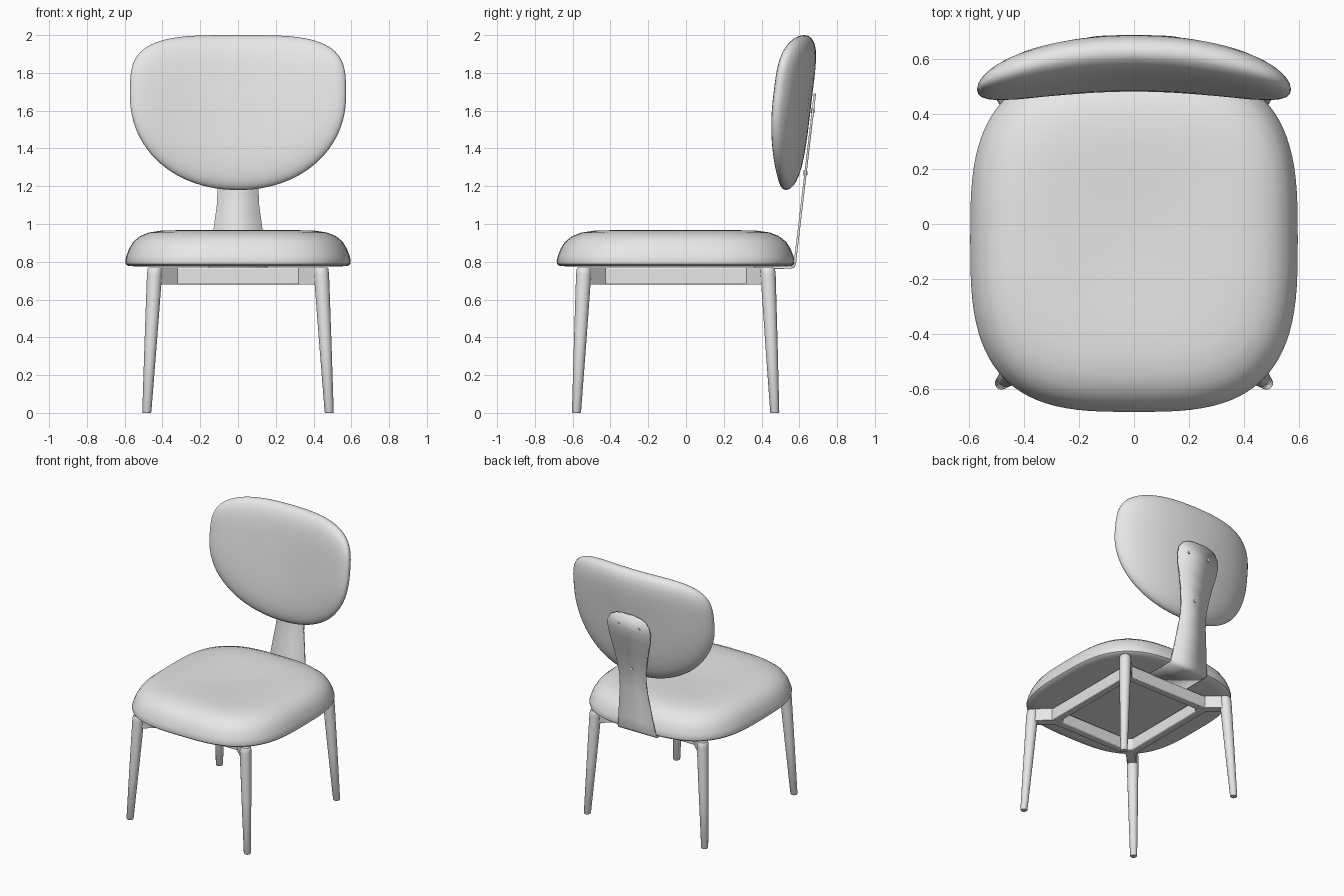
import bpy, bmesh, math
from mathutils import Vector

if "Cube" in bpy.data.objects:
    bpy.data.objects.remove(bpy.data.objects["Cube"])

grey = bpy.data.materials.new("light_grey")
grey.use_nodes = True
grey.diffuse_color = (0.8, 0.8, 0.8, 1)
grey.node_tree.nodes["Principled BSDF"].inputs["Base Color"].default_value = (0.8, 0.8, 0.8, 1)


def finish(name, bm, angle=40):
    """Turn a bmesh into a smooth shaded object."""
    bmesh.ops.recalc_face_normals(bm, faces=bm.faces)
    mesh = bpy.data.meshes.new(name)
    bm.to_mesh(mesh)
    bm.free()
    mesh.materials.append(grey)
    obj = bpy.data.objects.new(name, mesh)
    bpy.context.collection.objects.link(obj)
    bpy.ops.object.select_all(action="DESELECT")
    obj.select_set(True)
    bpy.context.view_layer.objects.active = obj
    bpy.ops.object.shade_smooth_by_angle(angle=math.radians(angle))
    return obj


def loft(bm, rings, cap=True, loop=False):
    """Bridge rings of points with quads."""
    rows = [[bm.verts.new(p) for p in ring] for ring in rings]
    n = len(rows[0])
    pairs = list(zip(rows, rows[1:])) + ([(rows[-1], rows[0])] if loop else [])
    for a, b in pairs:
        for i in range(n):
            j = (i + 1) % n
            bm.faces.new((a[i], a[j], b[j], b[i]))
    if cap and not loop:
        bm.faces.new(rows[0])
        bm.faces.new(rows[-1])


def superellipse(a, b, n, steps=96):
    pts = []
    for i in range(steps):
        t = math.tau * i / steps
        c, s = math.cos(t), math.sin(t)
        pts.append((a * math.copysign(abs(c) ** (2 / n), c),
                    b * math.copysign(abs(s) ** (2 / n), s)))
    return pts


# Seat cushion: rounded square with a soft domed top and flat underside
outline = superellipse(0.597, 0.63, 3.1)
seat_profile = [(0.9, 0.775), (0.975, 0.778), (0.995, 0.788), (1, 0.805), (0.99, 0.83),
                (0.965, 0.87), (0.93, 0.905), (0.87, 0.935), (0.79, 0.955), (0.68, 0.965),
                (0.55, 0.967), (0.35, 0.962), (0.15, 0.957), (0.02, 0.956)]
bm = bmesh.new()
loft(bm, [[(x * s, y * s - 0.055, z) for x, y in outline] for s, z in seat_profile])
finish("seat_cushion", bm)

# Backrest cushion: wide top, round bottom, bent around the sitter
MID = 1.68
shape = [(x, z) for x, z in superellipse(0.572, 0.32, 3.6) if z >= 0]
shape += [(x, z) for x, z in superellipse(0.572, 0.5, 2.1) if z < 0]


def back_ring(scale, depth):
    ring = []
    for x, z in shape:
        x, z = x * scale, z * scale + MID
        ring.append((x, 0.59 + 0.12 * (z - 1.69) - 0.31 * x * x + depth, z))
    return ring


steps = [0.02, 0.2, 0.4, 0.6, 0.75, 0.85, 0.91, 0.95, 0.98, 0.994]
dome = [(s, math.sqrt(1 - s ** 5)) for s in steps]
bm = bmesh.new()
loft(bm, [back_ring(s, -0.07 * d) for s, d in dome] + [back_ring(1, 0)]
     + [back_ring(s, 0.08 * d) for s, d in reversed(dome)])
finish("backrest_cushion", bm)


# Support plate: thin waisted strip rising behind the backrest, bent under the seat
def plate_y(z):
    return 0.575 + 0.118 * (z - 0.78)


half_widths = [(0.79, 0.155), (0.87, 0.142), (0.97, 0.13), (1.1, 0.112), (1.2, 0.108),
               (1.3, 0.12), (1.4, 0.14), (1.5, 0.165), (1.57, 0.175), (1.62, 0.168),
               (1.66, 0.14), (1.68, 0.1), (1.69, 0.05)]
path = [(0.155, 0.36, 0.769), (0.155, 0.555, 0.769), (0.155, 0.57, 0.775)]
path += [(w, plate_y(z), z) for z, w in half_widths]
bm = bmesh.new()
rows = [[bm.verts.new((s * w, y, z)) for s in (-1, 1)] for w, y, z in path]
for a, b in zip(rows, rows[1:]):
    bm.faces.new((a[0], a[1], b[1], b[0]))
plate = finish("support_plate", bm)
solid = plate.modifiers.new("thickness", "SOLIDIFY")
solid.thickness = 0.012
solid.offset = 0

# Screws in the support plate
for name, x, z in (("left", 0.085, 1.6), ("right", -0.085, 1.6), ("lower", 0, 1.27)):
    bm = bmesh.new()
    bmesh.ops.create_cone(bm, cap_ends=True, segments=16, radius1=0.013, radius2=0.01, depth=0.02)
    for v in bm.verts:
        v.co = Vector((x + v.co.x, plate_y(z) + v.co.z, z + v.co.y))
    finish(name + "_screw", bm)

# Legs: tapered, splayed outwards, with an arm reaching in to the seat frame
RAIL_X, RAIL_FRONT, RAIL_BACK = 0.335, -0.44, 0.335
LOW, HIGH = 0.68, 0.77
for side, sx in (("left", 1), ("right", -1)):
    for end, top_y, foot_y, rail_y in (("front", -0.54, -0.58, RAIL_FRONT),
                                       ("back", 0.433, 0.47, RAIL_BACK)):
        top, foot = Vector((sx * 0.44, top_y, 0.77)), Vector((sx * 0.483, foot_y, 0))
        bm = bmesh.new()
        rings = []
        for t, r in ((0, 0.021), (0.006, 0.024), (0.5, 0.033), (0.95, 0.04), (0.99, 0.038), (1, 0.033)):
            c = foot.lerp(top, t)
            rings.append([(c.x + r * math.cos(k * math.tau / 24),
                           c.y + r * math.sin(k * math.tau / 24), c.z) for k in range(24)])
        loft(bm, rings)
        finish(f"{end}_{side}_leg", bm)

        # Diagonal corner arm
        a, b = Vector((top.x, top.y, 0)), Vector((sx * RAIL_X, rail_y, 0))
        n = (b - a).normalized().cross(Vector((0, 0, 1))) * 0.03
        bm = bmesh.new()
        loft(bm, [[p + n * q + Vector((0, 0, z)) for q, z in
                   ((-1, LOW), (1, LOW), (1, HIGH), (-1, HIGH))] for p in (a, b)])
        finish(f"{end}_{side}_corner_arm", bm)

# Seat frame: closed ring of rails under the cushion with clipped corners
CLIP = 0.03


def frame_ring(grow, z):
    x, f, b, c = RAIL_X + grow, RAIL_FRONT - grow, RAIL_BACK + grow, CLIP
    return [(x - c, f, z), (x, f + c, z), (x, b - c, z), (x - c, b, z),
            (c - x, b, z), (-x, b - c, z), (-x, f + c, z), (c - x, f, z)]


bm = bmesh.new()
loft(bm, [frame_ring(0.028, LOW), frame_ring(0.028, HIGH),
          frame_ring(-0.028, HIGH), frame_ring(-0.028, LOW)], loop=True)
frame = finish("seat_frame", bm, 30)
bevel = frame.modifiers.new("soft_edges", "BEVEL")
bevel.width = 0.008
bevel.segments = 2
